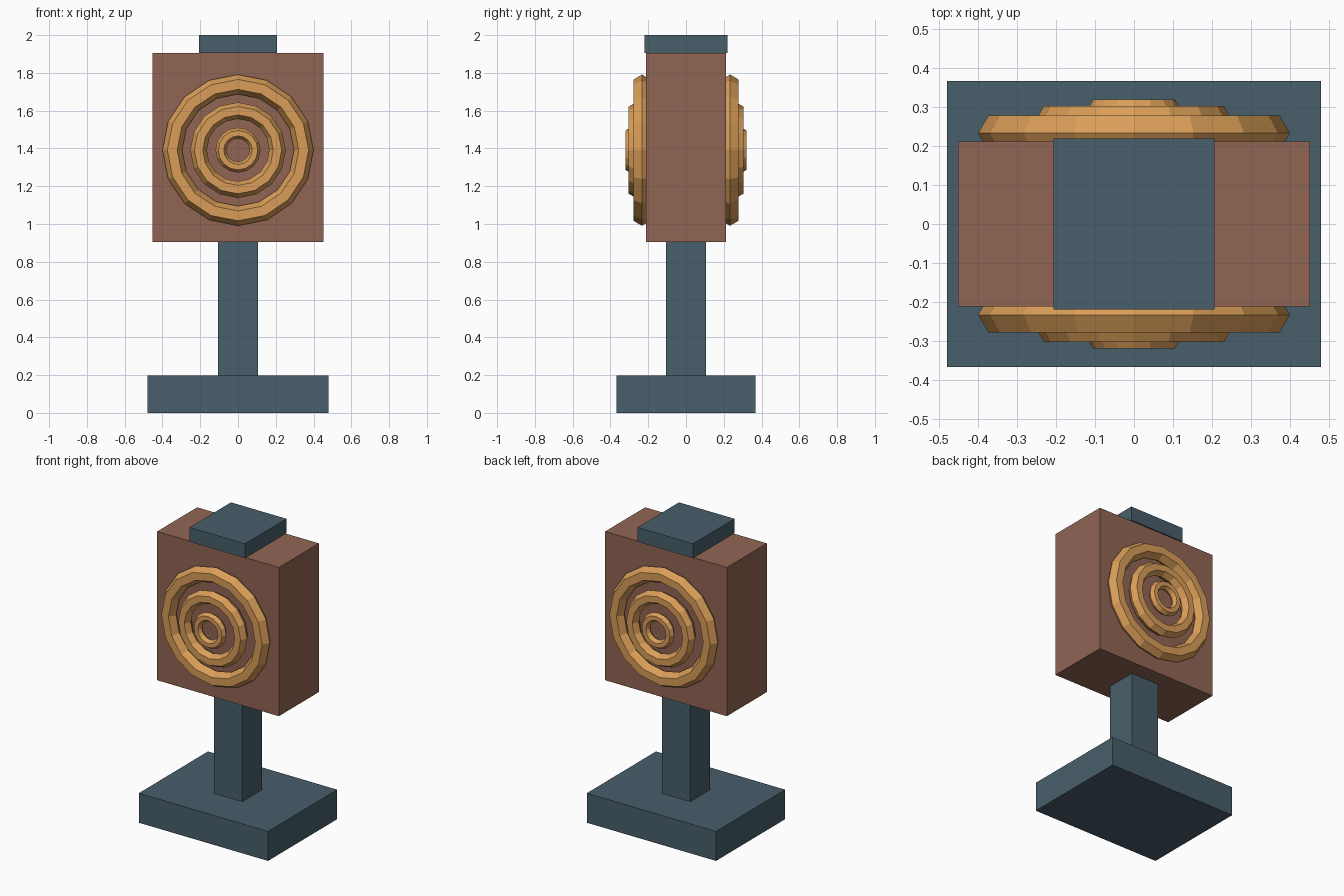
import bpy
from math import pi

if "Cube" in bpy.data.objects:
    bpy.data.objects.remove(bpy.data.objects["Cube"], do_unlink=True)


def material(name, rgb):
    """Flat material from 0-255 display values, stored as linear."""
    linear = [((c / 255 + 0.055) / 1.055) ** 2.4 for c in rgb] + [1.0]
    mat = bpy.data.materials.new(name)
    mat.use_nodes = True
    mat.diffuse_color = linear
    mat.node_tree.nodes["Principled BSDF"].inputs["Base Color"].default_value = linear
    return mat


slate = material("slate blue", (72, 94, 106))
brown = material("clay brown", (145, 101, 85))
gold = material("golden orange", (218, 158, 88))


def box(name, half_x, half_y, bottom, top, mat):
    bpy.ops.mesh.primitive_cube_add(size=2, location=(0, 0, (bottom + top) / 2))
    obj = bpy.context.object
    obj.name = name
    obj.scale = (half_x, half_y, (top - bottom) / 2)
    bpy.ops.object.transform_apply(location=False, rotation=False, scale=True)
    obj.data.materials.append(mat)


def ring(name, outer, thickness, y):
    """Faceted ring facing along y."""
    bpy.ops.mesh.primitive_torus_add(
        major_segments=16, minor_segments=6,
        major_radius=outer - thickness, minor_radius=thickness,
        location=(0, y, 1.391), rotation=(pi / 2, 0, 0))
    obj = bpy.context.object
    obj.name = name
    obj.data.materials.append(gold)


# Stand, head and cap
box("base", 0.48, 0.367, 0, 0.198, slate)
box("post", 0.105, 0.105, 0.198, 0.905, slate)
box("head", 0.452, 0.212, 0.905, 1.904, brown)
box("cap", 0.206, 0.22, 1.904, 2, slate)

# Three stepped rings on each face of the head
for side, sign in (("front", -1), ("back", 1)):
    ring(side + "_outer_ring", 0.4, 0.052, sign * 0.233)
    ring(side + "_middle_ring", 0.253, 0.044, sign * 0.265)
    ring(side + "_inner_ring", 0.119, 0.029, sign * 0.295)
